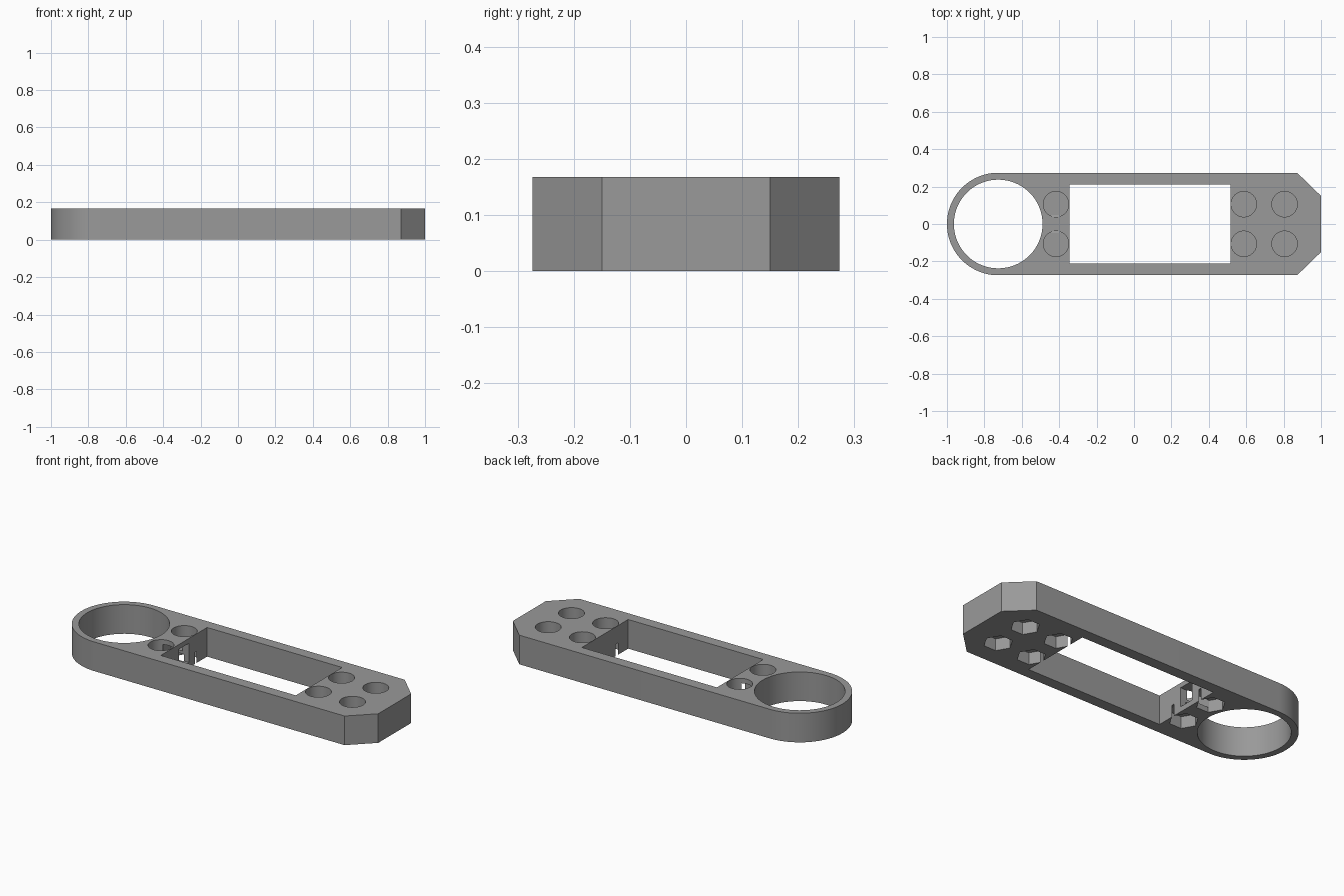
import bpy, bmesh, math

if "Cube" in bpy.data.objects:
    bpy.data.objects.remove(bpy.data.objects["Cube"])

HEIGHT = 0.168
RING_X, RING_R, BORE_R = -0.726, 0.274, 0.237

grey = bpy.data.materials.new("mid_grey")
grey.diffuse_color = (0.32, 0.32, 0.32, 1)
grey.use_nodes = True
grey.node_tree.nodes["Principled BSDF"].inputs["Base Color"].default_value = grey.diffuse_color


def prism(name, outline, z0, z1):
    """Extrude a closed outline from z0 to z1."""
    bm = bmesh.new()
    face = bm.faces.new([bm.verts.new((x, y, z0)) for x, y in outline])
    top = bmesh.ops.extrude_face_region(bm, geom=[face])["geom"]
    verts = [g for g in top if isinstance(g, bmesh.types.BMVert)]
    bmesh.ops.translate(bm, verts=verts, vec=(0, 0, z1 - z0))
    bmesh.ops.recalc_face_normals(bm, faces=bm.faces)
    mesh = bpy.data.meshes.new(name)
    bm.to_mesh(mesh)
    bm.free()
    mesh.materials.append(grey)
    obj = bpy.data.objects.new(name, mesh)
    bpy.context.collection.objects.link(obj)
    return obj


def arc(cx, cy, r, n, start=0, sweep=2 * math.pi, closed=True):
    steps = n if closed else n - 1
    return [(cx + r * math.cos(start + sweep * i / steps),
             cy + r * math.sin(start + sweep * i / steps)) for i in range(n)]


def rect(x0, x1, y0, y1):
    return [(x0, y0), (x1, y0), (x1, y1), (x0, y1)]


# Arm body: round at the ring end, chamfered at the other
outline = arc(RING_X, 0, RING_R, 49, math.pi / 2, math.pi, False)
outline += [(0.872, -RING_R), (1, -0.15), (1, 0.15), (0.872, RING_R)]
body = prism("arm_body", outline, 0, HEIGHT)

# Ring bore and rectangular window
cutters = [prism("ring_bore", arc(RING_X, 0, BORE_R, 96), -0.1, 0.3),
           prism("window_cut", rect(-0.345, 0.517, -0.211, 0.211), -0.1, 0.3)]

# Round screw-head pockets above, hexagonal nut pockets below
for x in (-0.417, 0.587, 0.805):
    for y in (-0.106, 0.106):
        cutters.append(prism("screw_pocket", arc(x, y, 0.068, 48), 0.085, 0.3))
        cutters.append(prism("nut_pocket", arc(x, y, 0.076, 6), -0.1, 0.068))

# Inner slot opening into the window between the pockets
cutters.append(prism("inner_slot", rect(-0.46, -0.3, -0.045, 0.045), 0.03, 0.14))

bpy.context.view_layer.objects.active = body
body.select_set(True)
for cutter in cutters:
    mod = body.modifiers.new("cut", "BOOLEAN")
    mod.operation = "DIFFERENCE"
    mod.solver = "EXACT"
    mod.object = cutter
    bpy.ops.object.modifier_apply(modifier=mod.name)
for cutter in cutters:
    bpy.data.objects.remove(cutter)

bpy.ops.object.shade_smooth_by_angle(angle=math.radians(30))
